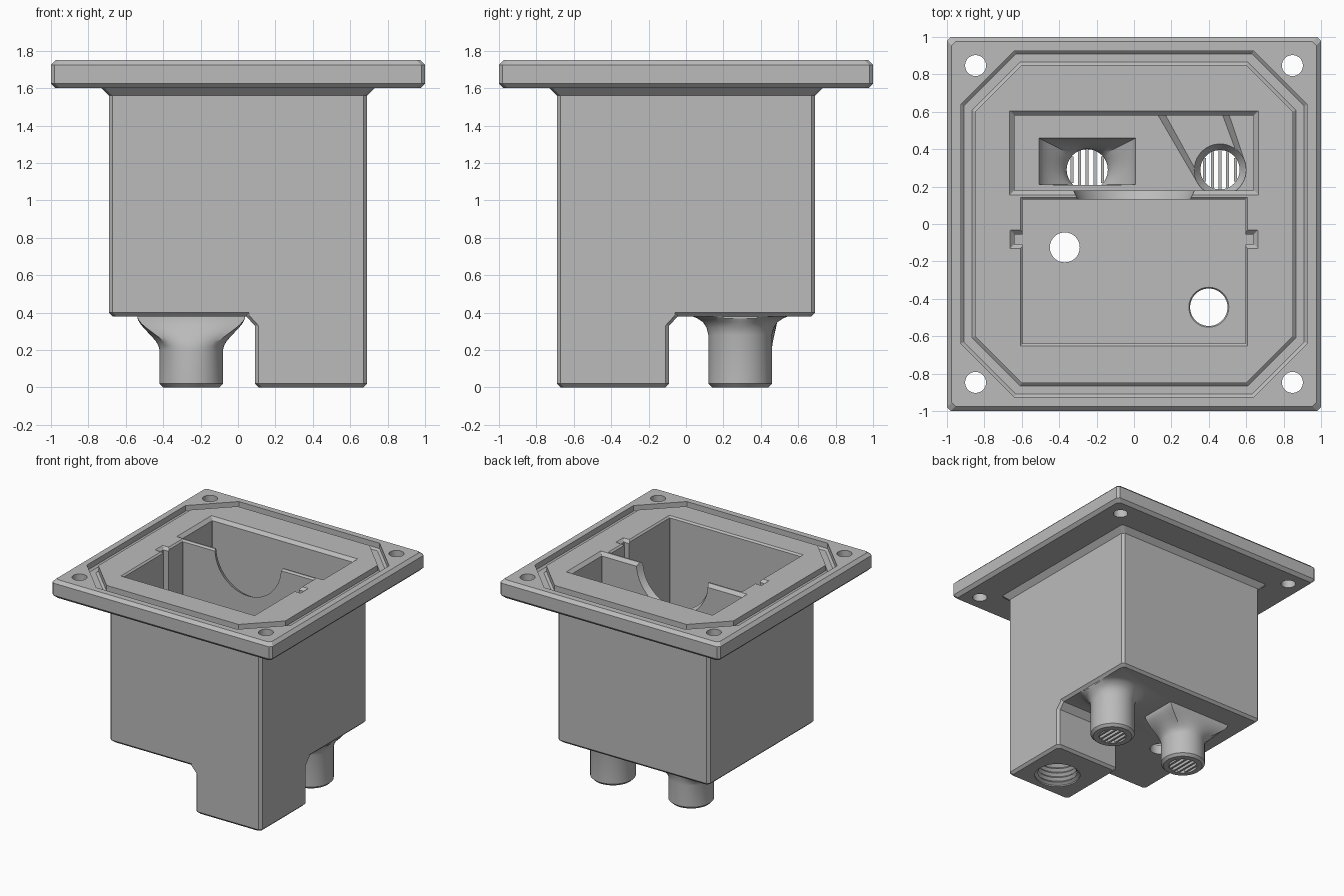
import bpy, bmesh
from math import sin, cos, pi, radians, sqrt

if "Cube" in bpy.data.objects:
    bpy.data.objects.remove(bpy.data.objects["Cube"])

grey = bpy.data.materials.new("light_grey")
grey.use_nodes = True
grey.diffuse_color = (0.5, 0.5, 0.5, 1)
grey.node_tree.nodes["Principled BSDF"].inputs["Base Color"].default_value = (0.5, 0.5, 0.5, 1)

N = 48
FLOOR, TOP = 0.46, 1.75


def loft(name, rings, closed=False):
    """Solid skinned through equal-length rings of 3D points."""
    bm = bmesh.new()
    loops = [[bm.verts.new(p) for p in ring] for ring in rings]
    pairs = list(zip(loops, loops[1:]))
    if closed:
        pairs.append((loops[-1], loops[0]))
    else:
        bm.faces.new(loops[0])
        bm.faces.new(loops[-1])
    for a, b in pairs:
        n = len(a)
        for i in range(n):
            j = (i + 1) % n
            bm.faces.new((a[i], a[j], b[j], b[i]))
    bmesh.ops.recalc_face_normals(bm, faces=bm.faces)
    mesh = bpy.data.meshes.new(name)
    bm.to_mesh(mesh)
    bm.free()
    mesh.materials.append(grey)
    ob = bpy.data.objects.new(name, mesh)
    bpy.context.collection.objects.link(ob)
    return ob


def rect(z, x0, x1, y0, y1, grow=0.0, c=0.02):
    """Rectangle with clipped corners."""
    x0, x1, y0, y1 = x0 - grow, x1 + grow, y0 - grow, y1 + grow
    return [(x0 + c, y0, z), (x1 - c, y0, z), (x1, y0 + c, z), (x1, y1 - c, z),
            (x1 - c, y1, z), (x0 + c, y1, z), (x0, y1 - c, z), (x0, y0 + c, z)]


def square(z, h):
    return rect(z, -h, h, -h, h)


def octagon(z, a, b):
    return [(a, -b, z), (a, b, z), (b, a, z), (-b, a, z),
            (-a, b, z), (-a, -b, z), (-b, -a, z), (b, -a, z)]


def circle(z, cx, cy, r, xmax=9):
    return [(min(cx + r * cos(2 * pi * i / N), xmax), cy + r * sin(2 * pi * i / N), z)
            for i in range(N)]


def rect_to_circle(z0, z1, rc, hx, hy, cc, r, steps=8):
    """Rings easing from a circle at z0 up to a rectangle at z1."""
    rings = []
    for s in range(steps + 1):
        t = s / steps
        k = t * t * (3 - 2 * t)
        ring = []
        for i in range(N):
            c, d = cos(2 * pi * i / N), sin(2 * pi * i / N)
            m = max(abs(c), abs(d))
            ring.append(((1 - k) * (cc[0] + r * c) + k * (rc[0] + hx * c / m),
                         (1 - k) * (cc[1] + r * d) + k * (rc[1] + hy * d / m),
                         z0 + t * (z1 - z0)))
        rings.append(ring)
    return rings


def raised(ring, z):
    return [(x, y, z) for x, y, _ in ring]


def combine(target, other, operation):
    mod = target.modifiers.new("combine", "BOOLEAN")
    mod.operation, mod.solver, mod.object = operation, "EXACT", other
    bpy.context.view_layer.objects.active = target
    bpy.ops.object.modifier_apply(modifier=mod.name)
    bpy.data.objects.remove(other)


# Outer solids: body with flared collar, flange, leg and two nozzles
housing = loft("housing", [square(0.38, 0.67), square(0.4, 0.69),
                           square(1.56, 0.69), square(1.61, 0.74)])
flange = loft("flange", [square(1.6, 0.975), square(1.625, 1),
                         square(1.725, 1), square(TOP, 0.975)])


def leg_ring(z, inner, grow=0.0):
    return rect(z, inner, 0.69, -0.69, -inner, grow)


leg = loft("leg", [leg_ring(0, 0.09, -0.02), leg_ring(0.02, 0.09), leg_ring(0.33, 0.09),
                   leg_ring(0.385, 0.04), leg_ring(0.42, 0.04)])

WIDE, ROUND = (-0.25, 0.29), (0.46, 0.29)
FUNNEL = (-0.25, 0.335)
flare = rect_to_circle(0.2, 0.385, FUNNEL, 0.29, 0.155, WIDE, 0.17)
wide_nozzle = loft("wide_nozzle", [circle(0, *WIDE, 0.15), circle(0.02, *WIDE, 0.17)]
                   + flare + [raised(flare[-1], 0.42)])
profile = [(0, 0.15), (0.02, 0.17), (0.28, 0.17), (0.32, 0.18),
           (0.35, 0.2), (0.37, 0.23), (0.382, 0.26), (0.42, 0.26)]
round_nozzle = loft("round_nozzle", [circle(z, *ROUND, r, 0.67) for z, r in profile])
for part in (flange, leg, wide_nozzle, round_nozzle):
    combine(housing, part, "UNION")

cutters = []


def cut(name, rings, closed=False):
    cutters.append(loft(name, rings, closed))


def pocket(name, box, bevel, z0=FLOOR):
    cut(name, [rect(z0, *box, c=0.002), rect(TOP - bevel, *box, c=0.002),
               rect(TOP, *box, grow=bevel, c=0.002), rect(1.85, *box, grow=bevel, c=0.002)])


# Chambers, guide slots and the round notch in the divider
pocket("rear_chamber", (-0.64, 0.64, 0.18, 0.58), 0.025)
pocket("front_chamber", (-0.595, 0.595, -0.64, 0.13), 0.013)
pocket("guide_slots", (-0.64, 0.64, -0.11, -0.055), 0.022)
cut("notch", [[(x, y, z + TOP) for x, z, _ in circle(0, 0, 0, r)]
              for y, r in ((0.11, 0.29), (0.2, 0.335))])

# Seal groove
cut("seal_groove", [octagon(1.8, 0.925, 0.64), octagon(1.705, 0.925, 0.64),
                    octagon(1.69, 0.91, 0.63), octagon(1.69, 0.865, 0.61),
                    octagon(1.705, 0.85, 0.6), octagon(1.8, 0.85, 0.6)], True)

# Screw holes
for sx in (-1, 1):
    for sy in (-1, 1):
        cut("screw_hole", [circle(z, sx * 0.847, sy * 0.847, 0.056) for z in (1.5, 1.85)])

# Funnel and bore of the wide nozzle
funnel = rect_to_circle(0.25, 0.47, FUNNEL, 0.26, 0.125, WIDE, 0.11)
cut("funnel", [circle(-0.1, *WIDE, 0.11)] + funnel + [raised(funnel[-1], 0.6)])

# Spreading pit and bore of the round nozzle


def pit_ring(z, r, left, right):
    arc = [radians(15 - 160 * i / 16) for i in range(17)]
    return [(left, 0.579, z), (right, 0.579, z)] + [
        (ROUND[0] + r * cos(a), ROUND[1] + r * sin(a), z) for a in arc]


cut("pit", [pit_ring(0.41, 0.115, 0.17, 0.475), pit_ring(FLOOR, 0.14, 0.13, 0.51),
            pit_ring(0.5, 0.14, 0.13, 0.51)])
cut("round_bore", [circle(z, *ROUND, r) for z, r in
                   ((-0.1, 0.105), (0.36, 0.105), (0.41, 0.138), (0.55, 0.138))])

# Drain hole, and the threaded port in the leg
cut("drain_hole", [circle(z, -0.37, -0.125, 0.08) for z in (0.2, 0.7)])
PORT = (0.4, -0.445)
thread = [(-0.05, 0.175), (0.01, 0.175)]
for i in range(6):
    thread += [(0.025 + 0.04 * i, 0.15), (0.045 + 0.04 * i, 0.17)]
thread += [(0.3, 0.1), (0.45, 0.1), (FLOOR, 0.107), (0.6, 0.107)]
cut("threaded_port", [circle(z, *PORT, r) for z, r in thread])

for cutter in cutters:
    combine(housing, cutter, "DIFFERENCE")


def smooth(ob):
    bpy.ops.object.select_all(action="DESELECT")
    ob.select_set(True)
    bpy.context.view_layer.objects.active = ob
    bpy.ops.object.shade_smooth_by_angle(angle=radians(28))


smooth(housing)

# Grille bars across both nozzle mouths
for label, (cx, cy), r in (("wide", WIDE, 0.115), ("round", ROUND, 0.11)):
    for i in range(-2, 3):
        x = cx + i * 0.041
        half = sqrt(r * r - (abs(i * 0.041) + 0.008) ** 2)
        box = (x - 0.008, x + 0.008, cy - half, cy + half)
        loft(label + "_grille_bar", [rect(z, *box, c=0.001) for z in (0.002, 0.03)])
